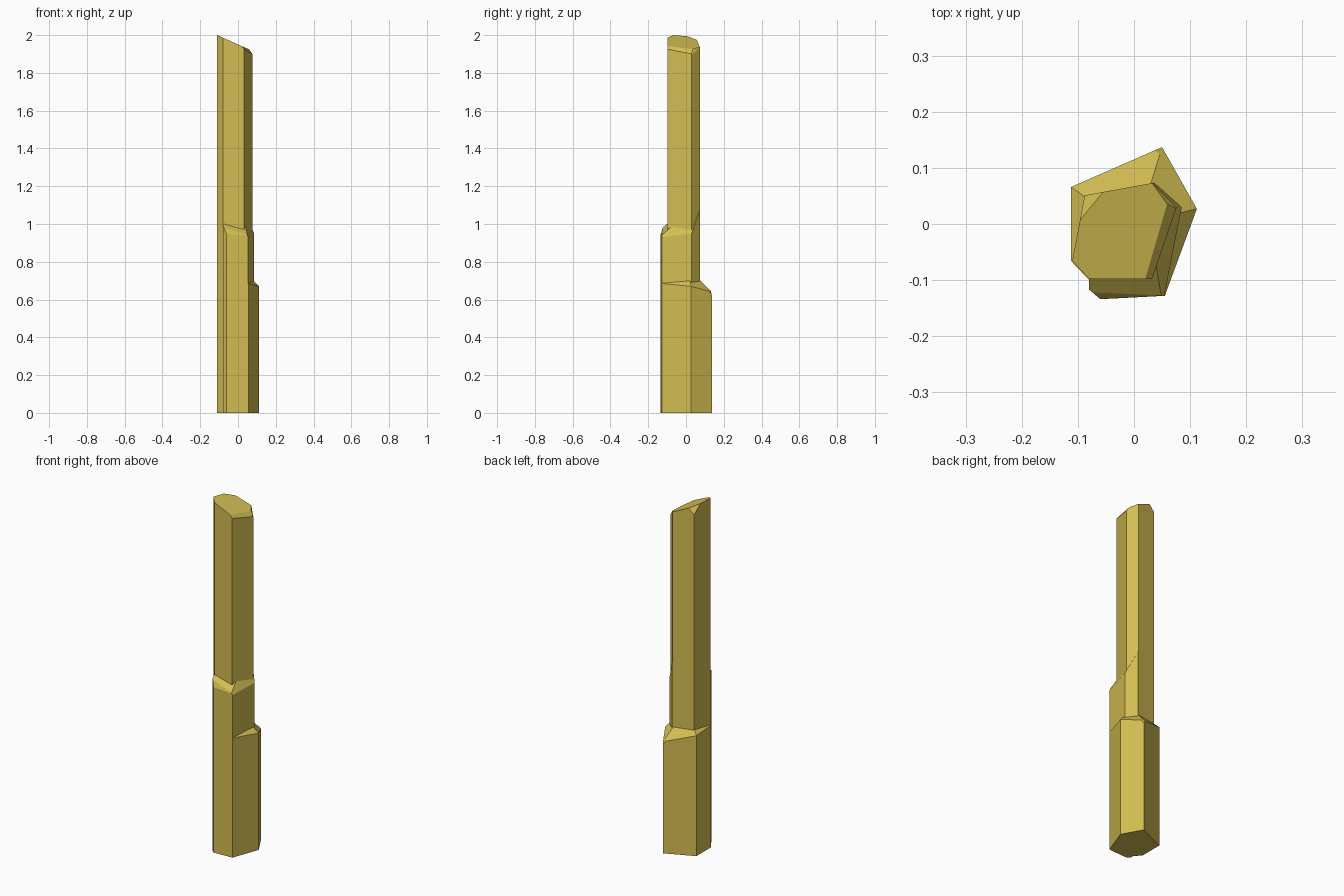
import bpy
import bmesh
from mathutils import Vector

default = bpy.data.objects.get("Cube")
if default:
    bpy.data.objects.remove(default, do_unlink=True)

stone = bpy.data.materials.new("ochre_stone")
stone.use_nodes = True
colour = (0.65, 0.51, 0.085, 1.0)
stone.diffuse_color = colour
shader = next(n for n in stone.node_tree.nodes if n.type == 'BSDF_PRINCIPLED')
shader.inputs["Base Color"].default_value = colour


def faceted_prism(name, outline, height, cuts):
    """Extrude an outline, then slice off everything above each three-point plane."""
    bm = bmesh.new()
    floor = bm.faces.new([bm.verts.new((x, y, 0)) for x, y in outline])
    raised = bmesh.ops.extrude_face_region(bm, geom=[floor], use_keep_orig=True)["geom"]
    tops = [v for v in raised if isinstance(v, bmesh.types.BMVert)]
    bmesh.ops.translate(bm, verts=tops, vec=(0, 0, height))
    for cut in cuts:
        a, b, c = (Vector(p) for p in cut)
        normal = (b - a).cross(c - a).normalized()
        if normal.z < 0:
            normal.negate()
        bmesh.ops.bisect_plane(bm, geom=bm.verts[:] + bm.edges[:] + bm.faces[:], dist=1e-5,
                               plane_co=a, plane_no=normal, clear_outer=True)
        rim = [e for e in bm.edges if e.is_boundary]
        bmesh.ops.holes_fill(bm, edges=rim, sides=0)
    bmesh.ops.recalc_face_normals(bm, faces=bm.faces[:])
    mesh = bpy.data.meshes.new(name)
    bm.to_mesh(mesh)
    bm.free()
    mesh.materials.append(stone)
    obj = bpy.data.objects.new(name, mesh)
    bpy.context.collection.objects.link(obj)
    return obj


# Tall column: sloping top with chamfered right and back corners
faceted_prism(
    "tall_column",
    [(-.11, -.066), (-.08, -.098), (.032, -.098), (.076, .03), (.033, .073), (-.088, .051)],
    2.1,
    [((-.11, 0, 2), (-.11, .1, 2), (.04, 0, 1.933)),
     ((.02, -.098, 1.942), (.06, .035, 1.923), (.076, .03, 1.9)),
     ((.033, .073, 1.935), (.06, .035, 1.923), (.076, .03, 1.897)),
     ((-.055, .057, 1.975), (-.09, .015, 1.991), (-.088, .051, 1.945))])

# Middle step: hugs the front and right of the column
faceted_prism(
    "middle_step",
    [(-.08, -.117), (-.06, -.134), (.054, -.128), (.085, .03), (.036, .074), (-.08, .03)],
    1.1,
    [((-.08, -.1, 1), (.045, -.1, .965), (-.08, -.125, .98)),
     ((-.07, -.122, .98), (.05, -.122, .955), (0, -.132, .94)),
     ((.045, -.1, .963), (.075, .03, .97), (.085, .03, .95))])

# Wide base step: slopes away from the column at the back and sides
faceted_prism(
    "base_step",
    [(.05, .137), (-.112, .066), (-.112, -.066), (-.08, -.1), (-.08, -.117),
     (-.06, -.134), (.055, -.128), (.112, .027)],
    .72,
    [((.055, -.128, .685), (.112, .027, .67), (.085, .03, .7)),
     ((-.112, .066, .69), (-.09, .05, .71), (.05, .137, .64)),
     ((.035, .073, .7), (.05, .137, .64), (.112, .027, .67)),
     ((-.112, .066, .69), (-.09, .05, .71), (-.112, -.066, .7)),
     ((.035, .131, .645), (.057, .125, .645), (.05, .137, .622))])
